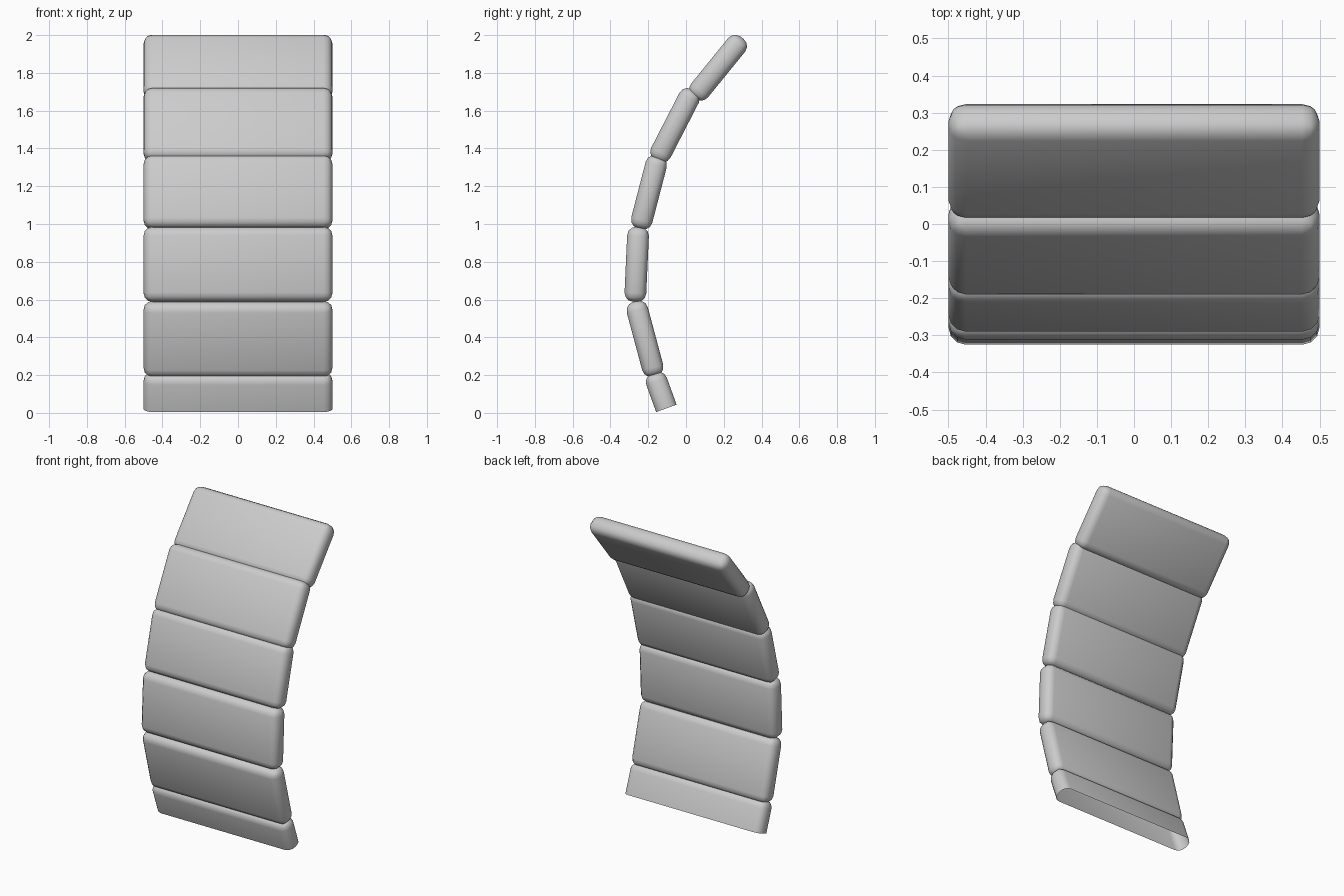
import bpy
import bmesh
import math
from mathutils import Matrix, Vector

cube = bpy.data.objects.get("Cube")
if cube:
    bpy.data.objects.remove(cube, do_unlink=True)

WIDTH, THICK, ROUND = 1.0, 0.115, 0.047

grey = bpy.data.materials.new("light_grey")
grey.use_nodes = True
grey.diffuse_color = (0.6, 0.6, 0.6, 1)
grey.node_tree.nodes["Principled BSDF"].inputs["Base Color"].default_value = (0.6, 0.6, 0.6, 1)


def pad(name, low, high, open_bottom=False):
    """Rounded slab whose long axis runs from low to high in the (y, z) plane."""
    a, b = Vector((0, *low)), Vector((0, *high))
    axis = (b - a).normalized()
    start = a - axis * 0.1 if open_bottom else a
    length = (b - start).length
    tilt = math.atan2(-axis.y, axis.z)
    bm = bmesh.new()
    bmesh.ops.create_cube(bm, size=1, matrix=Matrix.Diagonal((WIDTH, THICK, length, 1)))
    bmesh.ops.bevel(bm, geom=bm.edges[:], offset=ROUND, segments=3,
                    profile=0.5, affect='EDGES')
    bm.transform(Matrix.Translation((start + b) / 2) @ Matrix.Rotation(tilt, 4, 'X'))
    if open_bottom:
        # Trim the lower end flat and leave it hollow
        bmesh.ops.bisect_plane(bm, geom=bm.verts[:] + bm.edges[:] + bm.faces[:],
                               plane_co=a, plane_no=axis, clear_inner=True)
    mesh = bpy.data.meshes.new(name)
    bm.to_mesh(mesh)
    bm.free()
    mesh.materials.append(grey)
    obj = bpy.data.objects.new(name, mesh)
    bpy.context.collection.objects.link(obj)
    bpy.ops.object.select_all(action='DESELECT')
    obj.select_set(True)
    bpy.context.view_layer.objects.active = obj
    bpy.ops.object.shade_smooth_by_angle(angle=math.radians(60))


# Curved row of pads, from the hollow base up to the top
pad("base_pad", (-0.104, 0.024), (-0.172, 0.212), open_bottom=True)
pad("lower_pad", (-0.164, 0.195), (-0.27, 0.59))
pad("lower_middle_pad", (-0.27, 0.588), (-0.252, 0.985))
pad("upper_middle_pad", (-0.246, 0.975), (-0.146, 1.36))
pad("upper_pad", (-0.155, 1.335), (0.038, 1.71))
pad("top_pad", (0.042, 1.67), (0.298, 1.985))
